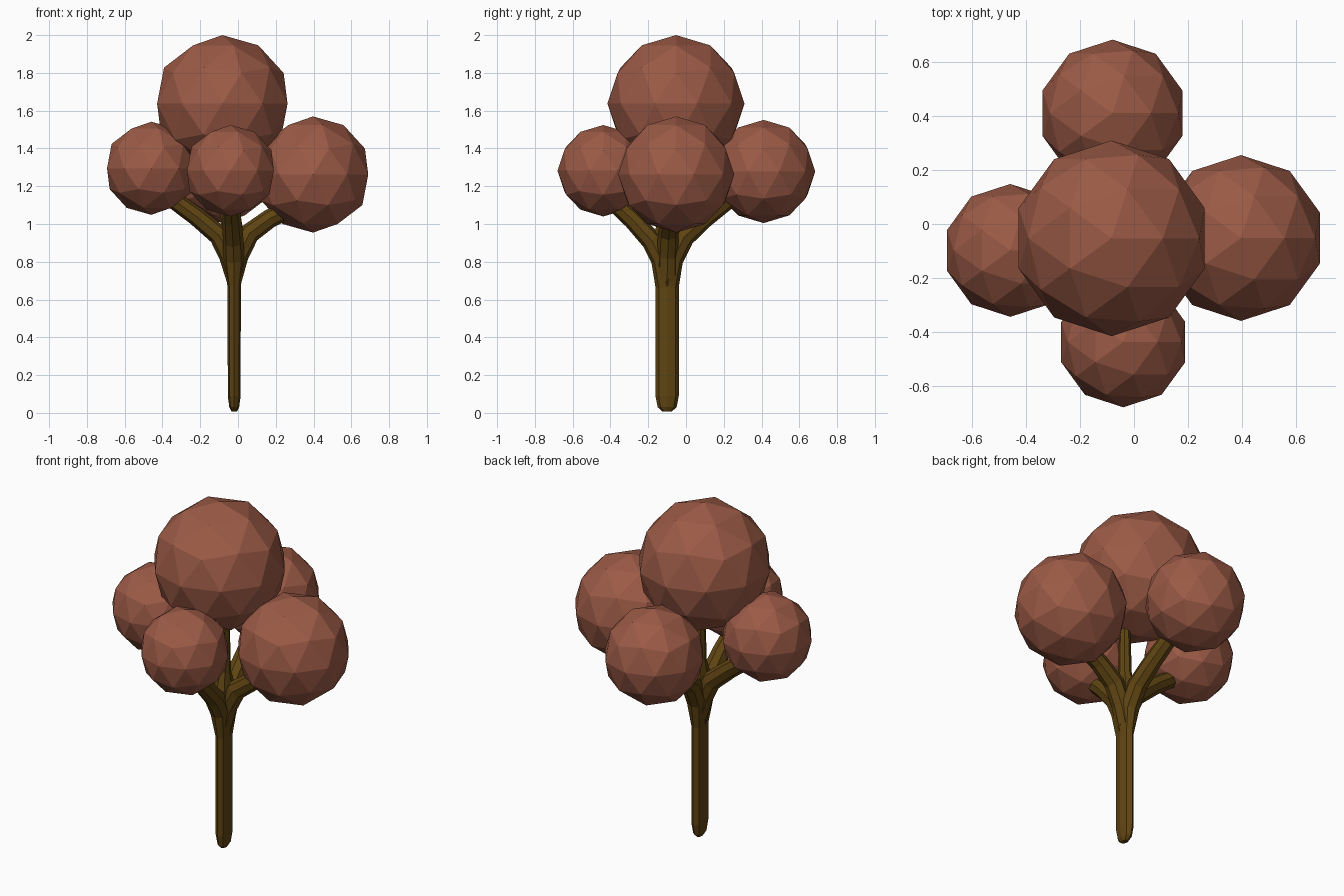
import bpy, bmesh
from math import sin, cos, tau
from mathutils import Vector

cube = bpy.data.objects.get("Cube")
if cube:
    bpy.data.objects.remove(cube, do_unlink=True)


def material(name, rgb):
    mat = bpy.data.materials.new(name)
    mat.use_nodes = True
    mat.diffuse_color = (*rgb, 1)
    mat.node_tree.nodes["Principled BSDF"].inputs["Base Color"].default_value = (*rgb, 1)
    return mat


bark = material("brown bark", (0.114, 0.058, 0.006))
leaf = material("russet leaves", (0.328, 0.102, 0.061))


def finish(name, bm, mat):
    bmesh.ops.recalc_face_normals(bm, faces=bm.faces)
    mesh = bpy.data.meshes.new(name)
    bm.to_mesh(mesh)
    bm.free()
    mesh.materials.append(mat)
    obj = bpy.data.objects.new(name, mesh)
    bpy.context.collection.objects.link(obj)


def limb(name, path, side, widths, sides=8):
    """Sweep a faceted oval along a path; widths are (side, depth) half sizes."""
    bm = bmesh.new()
    pts = [Vector(p) for p in path]
    rings = []
    for i, (p, (a, b)) in enumerate(zip(pts, widths)):
        tangent = (pts[min(i + 1, len(pts) - 1)] - pts[max(i - 1, 0)]).normalized()
        across = (side - tangent * side.dot(tangent)).normalized()
        depth = tangent.cross(across)
        rings.append([bm.verts.new(p + across * a * cos(tau * k / sides)
                                   + depth * b * sin(tau * k / sides))
                      for k in range(sides)])
    for low, high in zip(rings, rings[1:]):
        for k in range(sides):
            n = (k + 1) % sides
            bm.faces.new((low[k], low[n], high[n], high[k]))
    bm.faces.new(rings[0])
    bm.faces.new(rings[-1])
    finish(name, bm, bark)


# Trunk, rounded at the foot and tapering into the centre stem
TX, TY = -0.02, -0.10
trunk = [(0.008, 0.015, 0.025), (0.03, 0.026, 0.05), (0.09, 0.034, 0.062),
         (0.70, 0.035, 0.062), (0.85, 0.05, 0.075), (0.95, 0.05, 0.07),
         (1.04, 0.035, 0.04), (1.32, 0.03, 0.03)]
limb("trunk", [(TX, TY, z) for z, a, b in trunk], Vector((1, 0, 0)),
     [(a, b) for z, a, b in trunk])

# Branches: outward reach and height of each centre line, plus sideways drift
branches = {
    "left_branch": ((1, 0), 0.03, [(0, 0.68), (0.02, 0.83), (0.08, 0.95), (0.19, 1.03), (0.36, 1.11)]),
    "right_branch": ((-1, 0), 0.0, [(0, 0.68), (0.025, 0.83), (0.08, 0.94), (0.20, 1.04), (0.38, 1.17)]),
    "front_branch": ((0, -1), -0.02, [(0, 0.66), (0.03, 0.81), (0.08, 0.91), (0.18, 1.02), (0.30, 1.13)]),
    "back_branch": ((0, 1), -0.04, [(0, 0.66), (0.03, 0.81), (0.09, 0.93), (0.20, 1.03), (0.38, 1.17)]),
}
for name, ((dx, dy), drift, line) in branches.items():
    wide, deep = (0.06, 0.034) if dx else (0.034, 0.06)
    reach = line[-1][0]
    path = [(TX + dx * r + abs(dy) * drift * r / reach,
             TY + dy * r + abs(dx) * drift * r / reach, z) for r, z in line]
    limb(name, path, Vector((-dy, dx, 0)),
         [(wide, deep), (0.055, 0.055), (0.055, 0.055), (0.05, 0.05), (0.045, 0.045)])

# Faceted leaf clumps: centre and radius
clumps = {
    "top_clump": ((-0.083, -0.053, 1.637), 0.363),
    "left_clump": ((0.397, -0.052, 1.262), 0.3075),
    "right_clump": ((-0.459, -0.098, 1.295), 0.2465),
    "front_clump": ((-0.04, -0.438, 1.282), 0.242),
    "back_clump": ((-0.08, 0.411, 1.278), 0.273),
}
for name, (centre, radius) in clumps.items():
    bm = bmesh.new()
    bmesh.ops.create_icosphere(bm, subdivisions=2, radius=radius)
    bmesh.ops.translate(bm, verts=bm.verts, vec=Vector(centre))
    finish(name, bm, leaf)
